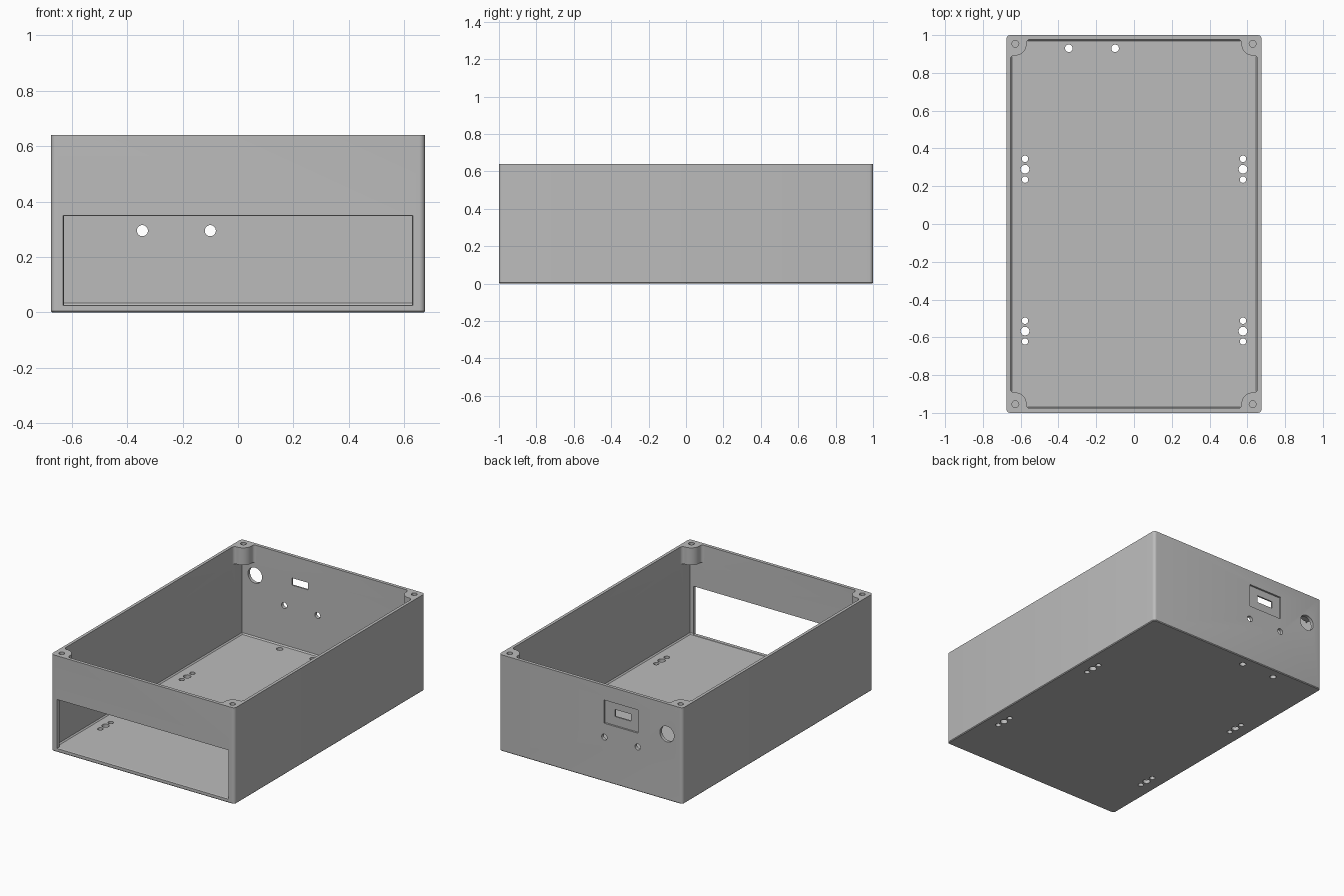
import bpy, bmesh, math
from mathutils import Matrix, Vector

if "Cube" in bpy.data.objects:
    bpy.data.objects.remove(bpy.data.objects["Cube"])

W, L, H = 0.675, 1.0, 0.64        # half width, half length, height
IX, IY, FLOOR = 0.655, 0.978, 0.025  # inner half sizes, floor level

grey = bpy.data.materials.new("grey plastic")
grey.diffuse_color = (0.5, 0.5, 0.5, 1)
grey.use_nodes = True
grey.node_tree.nodes["Principled BSDF"].inputs["Base Color"].default_value = grey.diffuse_color


def add_object(name, bm):
    bmesh.ops.recalc_face_normals(bm, faces=bm.faces)
    mesh = bpy.data.meshes.new(name)
    bm.to_mesh(mesh)
    bm.free()
    mesh.materials.append(grey)
    ob = bpy.data.objects.new(name, mesh)
    bpy.context.collection.objects.link(ob)
    return ob


def box_bm(lo, hi):
    bm = bmesh.new()
    lo, hi = Vector(lo), Vector(hi)
    m = Matrix.Translation((lo + hi) / 2) @ Matrix.Diagonal((*(hi - lo), 1))
    bmesh.ops.create_cube(bm, size=1, matrix=m)
    return bm


def bevel(bm, rule, width, segments):
    edges = [e for e in bm.edges if rule(*[v.co for v in e.verts])]
    bmesh.ops.bevel(bm, geom=edges, offset=width, segments=segments,
                    profile=0.5, affect='EDGES')


def cylinder_bm(centre, radius, depth, axis='Z'):
    bm = bmesh.new()
    turn = Matrix.Rotation(math.pi / 2, 4, 'X') if axis == 'Y' else Matrix()
    bmesh.ops.create_cone(bm, cap_ends=True, segments=32, radius1=radius,
                          radius2=radius, depth=depth,
                          matrix=Matrix.Translation(centre) @ turn)
    return bm


def prism_bm(points, z0, z1):
    bm = bmesh.new()
    face = bm.faces.new([bm.verts.new((x, y, z0)) for x, y in points])
    ext = bmesh.ops.extrude_face_region(bm, geom=[face])
    verts = [g for g in ext["geom"] if isinstance(g, bmesh.types.BMVert)]
    bmesh.ops.translate(bm, verts=verts, vec=(0, 0, z1 - z0))
    return bm


def cut(target, bm):
    cutter = add_object("cutter", bm)
    cutter.hide_render = True
    mod = target.modifiers.new("cut", 'BOOLEAN')
    mod.operation, mod.solver, mod.object = 'DIFFERENCE', 'EXACT', cutter
    bpy.context.view_layer.objects.active = target
    bpy.ops.object.modifier_apply(modifier=mod.name)
    bpy.data.objects.remove(cutter)


# Outer shell with rounded upright corners and a fine bottom chamfer
bm = box_bm((-W, -L, 0), (W, L, H))
bevel(bm, lambda a, b: abs(a.z - b.z) > 0.1, 0.02, 5)
bevel(bm, lambda a, b: a.z < 1e-4 and b.z < 1e-4, 0.005, 1)
case = add_object("enclosure_case", bm)

# Lower cavity with chamfered floor edge; its top is the underside of the bosses
BOSS_Z = 0.525
bm = box_bm((-IX, -IY, FLOOR), (IX, IY, BOSS_Z))
bevel(bm, lambda a, b: a.z < 0.1 and b.z < 0.1, 0.008, 1)
cut(case, bm)

# Upper cavity outline that leaves a filleted round screw boss in each corner
c, R, f = 0.026, 0.06, 0.02
u = c + math.sqrt((R + f) ** 2 - (f - c) ** 2)
a0 = math.atan2(f - c, u - c)      # direction from boss centre to fillet centre


def arc(cx, cy, r, start, end, n):
    return [(cx + r * math.cos(start + (end - start) * i / n),
             cy + r * math.sin(start + (end - start) * i / n)) for i in range(n + 1)]


boss = arc(u, f, f, -math.pi / 2, a0 - math.pi, 6)
boss += arc(c, c, R, a0, math.pi / 2 - a0, 14)[1:-1]
boss += [(y, x) for x, y in reversed(boss[:7])]
outline = []
for sx, sy in ((1, 1), (-1, 1), (-1, -1), (1, -1)):
    pts = [(sx * (IX - p), sy * (IY - q)) for p, q in boss]
    outline += pts[::-1] if sx * sy > 0 else pts
cut(case, prism_bm(outline, 0.4, H + 0.1))

# Blind screw holes in the bosses
for sx in (-1, 1):
    for sy in (-1, 1):
        cut(case, cylinder_bm((sx * 0.628, sy * 0.954, H), 0.018, 0.18))

# Front window with a slightly flared outer rim
cut(case, box_bm((-0.628, -1.1, FLOOR + 0.002), (0.628, -0.9, 0.347)))
bm = box_bm((-0.633, -1.005, 0.022), (0.633, -0.993, 0.352))
for v in bm.verts:
    if v.co.y > -1:
        v.co.x *= 0.628 / 0.633
        v.co.z = 0.347 if v.co.z > 0.2 else FLOOR + 0.002
cut(case, bm)

# Mounting holes through the floor
for sx in (-1, 1):
    for y in (0.29, -0.567):
        for dy, r in ((-0.055, 0.017), (0, 0.023), (0.055, 0.017)):
            cut(case, cylinder_bm((sx * 0.577, y + dy, 0), r, 0.2))

# Paired holes in floor and back wall
for x in (-0.345, -0.1):
    cut(case, cylinder_bm((x, 0.93, 0), 0.02, 0.2))
    cut(case, cylinder_bm((x, L, 0.295), 0.02, 0.2, 'Y'))

# Back wall: round socket hole, recessed panel and connector slot
cut(case, cylinder_bm((-0.56, L, 0.438), 0.052, 0.2, 'Y'))
cut(case, box_bm((-0.347, 0.988, 0.387), (-0.098, 1.1, 0.541)))
cut(case, box_bm((-0.288, 0.9, 0.446), (-0.17, 1.1, 0.493)))

# Smooth only the curved surfaces
bpy.ops.object.select_all(action='DESELECT')
case.select_set(True)
bpy.context.view_layer.objects.active = case
bpy.ops.object.shade_smooth_by_angle(angle=math.radians(30))
